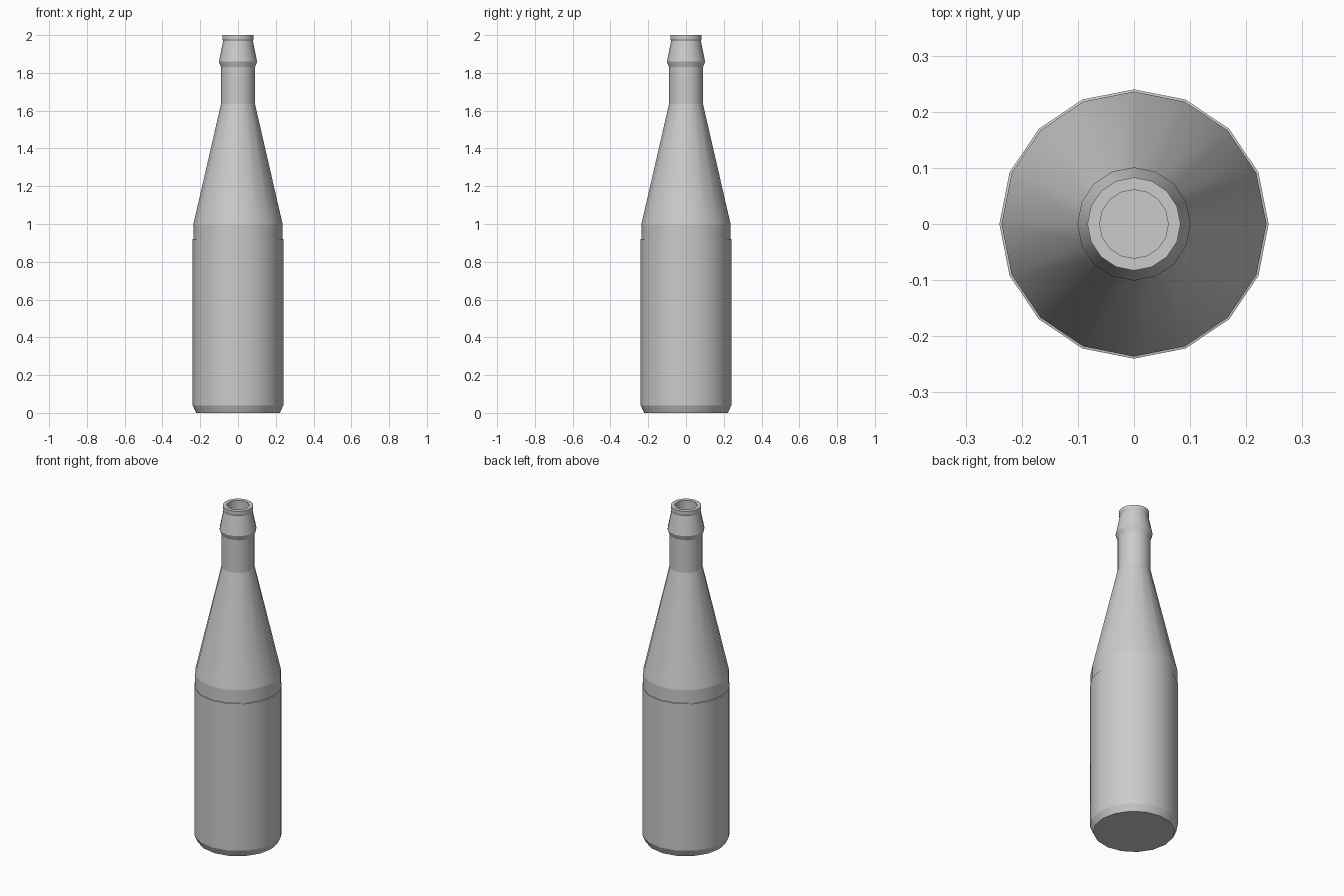
import bpy, bmesh
from math import cos, sin, tau

cube = bpy.data.objects.get("Cube")
if cube:
    bpy.data.objects.remove(cube, do_unlink=True)

SIDES = 16

glass = bpy.data.materials.new("light_grey")
glass.use_nodes = True
colour = (0.6, 0.6, 0.6, 1)
glass.diffuse_color = colour
glass.node_tree.nodes["Principled BSDF"].inputs["Base Color"].default_value = colour


def lathe(name, profile):
    """Spin a (radius, height) profile, closing both ends, with crisp rings."""
    bm = bmesh.new()
    rings = [[bm.verts.new((r * cos(tau * i / SIDES), r * sin(tau * i / SIDES), z))
              for i in range(SIDES)] for r, z in profile]
    for low, high in zip(rings, rings[1:]):
        for i in range(SIDES):
            j = (i + 1) % SIDES
            bm.faces.new((low[i], low[j], high[j], high[i])).smooth = True
    bm.faces.new(rings[0][::-1])
    bm.faces.new(rings[-1])
    # keep each ring sharp while the sides shade smoothly around
    for ring in rings:
        for i in range(SIDES):
            bm.edges.get((ring[i - 1], ring[i])).smooth = False
    mesh = bpy.data.meshes.new(name)
    bm.to_mesh(mesh)
    bm.free()
    mesh.materials.append(glass)
    obj = bpy.data.objects.new(name, mesh)
    bpy.context.collection.objects.link(obj)
    return obj


# chamfered base, straight body, thin step, shoulder, neck, collar, lip, mouth
lathe("bottle", [
    (0.222, 0), (0.24, 0.04), (0.24, 0.92), (0.236, 0.921), (0.236, 1.0),
    (0.09, 1.635), (0.09, 1.83), (0.101, 1.86), (0.079, 1.97),
    (0.083, 1.98), (0.083, 2.0), (0.061, 2.0), (0.061, 1.88),
])
